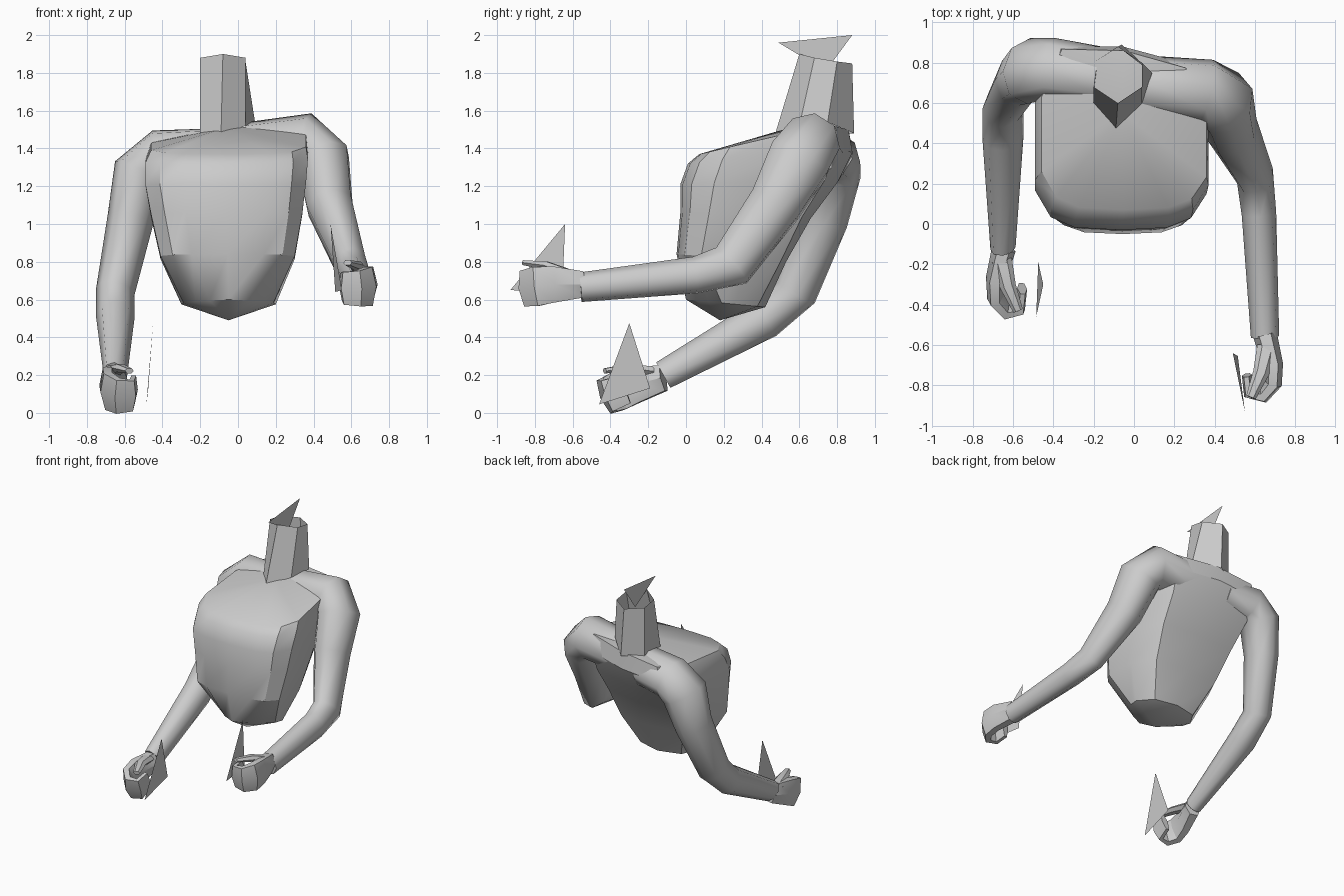
import bpy, math
from mathutils import Vector

cube = bpy.data.objects.get("Cube")
if cube:
    bpy.data.objects.remove(cube)

grey = bpy.data.materials.new("plain_grey")
grey.use_nodes = True
GREY = (0.6, 0.6, 0.6, 1)
grey.diffuse_color = GREY
grey.node_tree.nodes["Principled BSDF"].inputs["Base Color"].default_value = GREY


def add_mesh(name, verts, faces, angle=40):
    mesh = bpy.data.meshes.new(name)
    mesh.from_pydata(verts, [], faces)
    mesh.materials.append(grey)
    obj = bpy.data.objects.new(name, mesh)
    bpy.context.collection.objects.link(obj)
    bpy.ops.object.select_all(action='DESELECT')
    obj.select_set(True)
    bpy.context.view_layer.objects.active = obj
    bpy.ops.object.mode_set(mode='EDIT')
    bpy.ops.mesh.select_all(action='SELECT')
    bpy.ops.mesh.normals_make_consistent(inside=False)
    bpy.ops.object.mode_set(mode='OBJECT')
    bpy.ops.object.shade_smooth_by_angle(angle=math.radians(angle))
    return obj


def skin(name, rings, start=None, end=None, angle=40):
    """Join rings of equal size; start and end are optional cap centres."""
    n = len(rings[0])
    verts = [v for ring in rings for v in ring]
    faces = [(r * n + i, r * n + (i + 1) % n, (r + 1) * n + (i + 1) % n, (r + 1) * n + i)
             for r in range(len(rings) - 1) for i in range(n)]
    for tip, base in ((start, 0), (end, (len(rings) - 1) * n)):
        if tip is not None:
            verts.append(tip)
            faces += [(base + i, base + (i + 1) % n, len(verts) - 1) for i in range(n)]
    return add_mesh(name, verts, faces, angle)


def limb(name, stations, normal, sides=8, angle=60):
    """Tube through (centre, radius along normal, radius across)."""
    centres = [Vector(s[0]) for s in stations]
    normal = Vector(normal)
    rings = []
    for i, (c, rn, ra) in enumerate(stations):
        a, b = centres[max(i - 1, 0)], centres[min(i + 1, len(centres) - 1)]
        t = (b - a).normalized()
        normal = (normal - t * normal.dot(t)).normalized()
        across = t.cross(normal)
        rings.append([centres[i] + normal * rn * math.cos(k) + across * ra * math.sin(k)
                      for k in (math.tau * (j + 0.5) / sides for j in range(sides))])
    return skin(name, rings, centres[0], centres[-1], angle)


def mirrored(half):
    return half + [(-x, y) for x, y in half[-2:0:-1]]


# Torso: tilted rings of (outline, x min, x max, y front, y back, z front, z back, twist)
# The twist turns the back of a ring towards the right and lifts its left side
broad = mirrored([(0, -1), (0.54, -0.97), (0.82, -0.85), (1, -0.55),
                  (1, 0.3), (0.75, 0.9), (0, 1)])
pointed = mirrored([(0, -1), (0.4, -0.75), (0.7, -0.45), (0.95, -0.1),
                    (1, 0.25), (0.7, 0.8), (0, 1)])
torso_rings = []
for outline, x0, x1, yf, yb, zf, zb, twist in (
        (pointed, -0.30, 0.20, 0.00, 0.42, 0.60, 0.56, 0),
        (broad, -0.41, 0.30, -0.05, 0.53, 0.84, 0.80, 0),
        (broad, -0.46, 0.34, -0.03, 0.66, 1.06, 1.03, 0.04),
        (broad, -0.49, 0.36, -0.03, 0.80, 1.21, 1.22, 0.08),
        (broad, -0.49, 0.37, 0.01, 0.88, 1.32, 1.38, 0.14),
        (broad, -0.46, 0.36, 0.07, 0.86, 1.37, 1.50, 0.16)):
    ring = []
    for px, py in outline:
        x = (x0 + x1) / 2 + px * (x1 - x0) / 2
        back = (py + 1) / 2
        lean = twist * back * (x + 0.05)
        ring.append((x, yf + back * (yb - yf) - lean, zf + back * (zb - zf) + lean * 0.6))
    torso_rings.append(ring)
skin("torso", torso_rings, (-0.05, 0.18, 0.49), (-0.06, 0.55, 1.51), 30)

# Neck: open six-sided tube
neck_base = [(-0.2, 0.6, 1.48), (-0.09, 0.47, 1.47), (0.04, 0.6, 1.52),
             (0.09, 0.75, 1.54), (-0.06, 0.89, 1.48), (-0.2, 0.8, 1.48)]
neck_top = [(-0.2, 0.68, 1.88), (-0.08, 0.6, 1.9), (0.04, 0.68, 1.88),
            (0.04, 0.8, 1.86), (-0.08, 0.88, 1.85), (-0.2, 0.8, 1.86)]
skin("neck", [neck_base, neck_top], angle=30)

# Arms, each running from inside the chest over the shoulder to the wrist
limb("left_arm", [
    ((0.06, 0.69, 1.40), 0.15, 0.14),
    ((0.36, 0.66, 1.43), 0.16, 0.16),
    ((0.45, 0.60, 1.34), 0.18, 0.15),
    ((0.485, 0.47, 1.10), 0.15, 0.13),
    ((0.60, 0.24, 0.78), 0.13, 0.09),
    ((0.62, 0.05, 0.73), 0.10, 0.085),
    ((0.65, -0.56, 0.665), 0.08, 0.07)], (0, 0.84, -0.54))
limb("right_arm", [
    ((-0.18, 0.74, 1.38), 0.15, 0.12),
    ((-0.41, 0.77, 1.36), 0.16, 0.14),
    ((-0.52, 0.76, 1.27), 0.17, 0.14),
    ((-0.57, 0.72, 1.02), 0.14, 0.12),
    ((-0.65, 0.58, 0.64), 0.12, 0.10),
    ((-0.65, 0.42, 0.50), 0.11, 0.10),
    ((-0.65, -0.12, 0.20), 0.08, 0.06)], (0, 0.84, -0.54))

# Hands: a palm curling inward into a fist, with a thumb above it
palm = [((0, 0.02, 0), 0.08, 0.06), ((0.04, -0.13, 0), 0.11, 0.05),
        ((0.04, -0.22, -0.01), 0.12, 0.045), ((-0.01, -0.28, -0.02), 0.11, 0.04),
        ((-0.08, -0.27, -0.02), 0.10, 0.03), ((-0.09, -0.18, -0.01), 0.09, 0.025)]
thumb = [((0.01, -0.04, 0.05), 0.03, 0.05), ((-0.02, -0.17, 0.1), 0.025, 0.04),
         ((-0.07, -0.29, 0.115), 0.015, 0.025)]
for side, sign, wrist, drop in (("left", 1, (0.65, -0.57, 0.68), 0.0),
                                ("right", -1, (-0.645, -0.14, 0.18), -0.25)):
    for part, stations in (("hand", palm), ("thumb", thumb)):
        placed = [((wrist[0] + sign * x, wrist[1] + y, wrist[2] + z - drop * y), rn, ra)
                  for (x, y, z), rn, ra in stations]
        limb(f"{side}_{part}", placed, (0, 0, 1), 6, 30)

# Loose triangular plates at the neck and beside each hand
for name, corners in (
        ("neck_plate", [(-0.08, 0.49, 1.96), (-0.08, 0.88, 2.0), (-0.08, 0.74, 1.81)]),
        ("left_plate", [(0.49, -0.64, 1.0), (0.55, -0.93, 0.65), (0.515, -0.655, 0.64)]),
        ("right_plate", [(-0.45, -0.30, 0.475), (-0.485, -0.46, 0.045), (-0.475, -0.19, 0.13)])):
    add_mesh(name, corners, [(0, 1, 2)])
